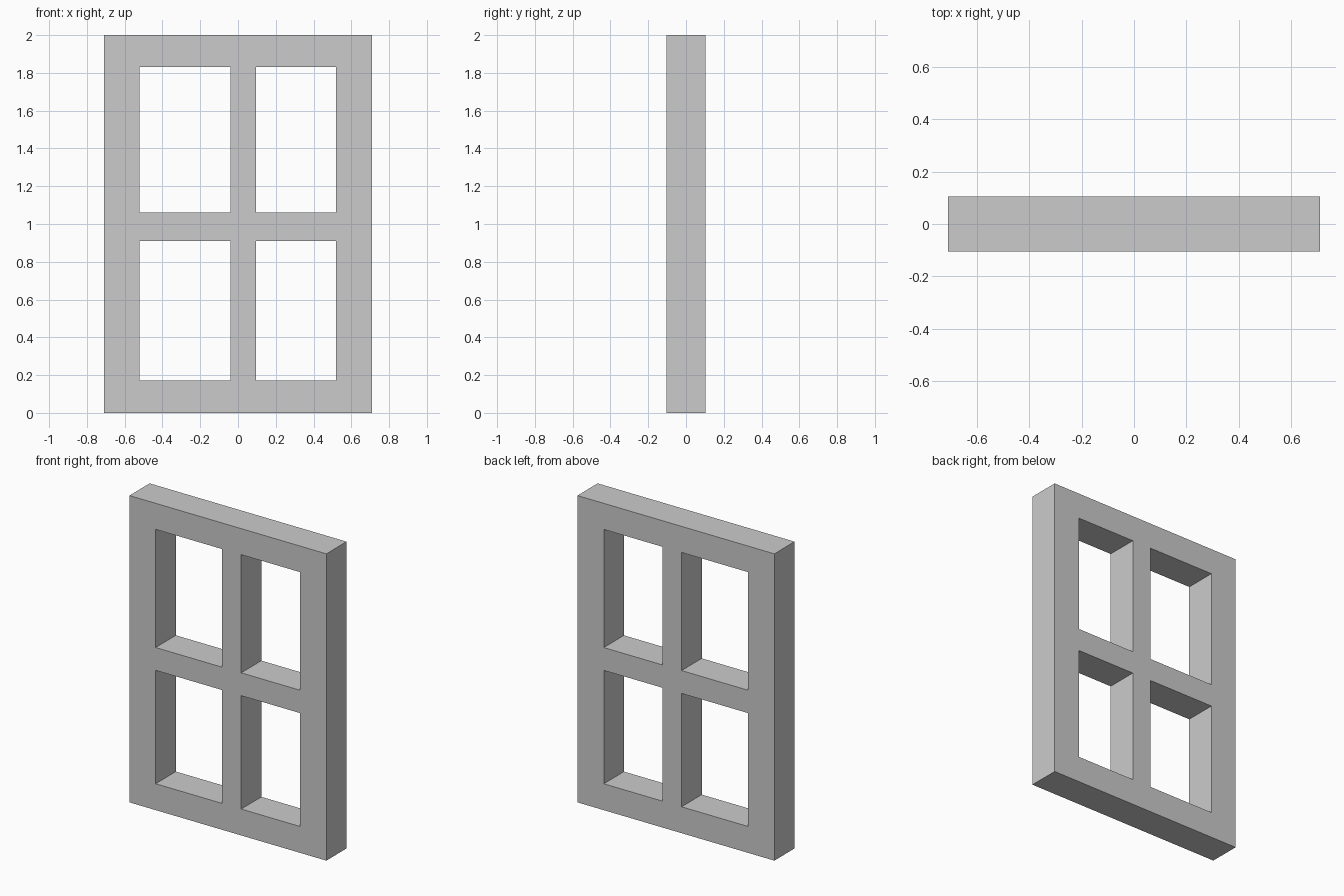
import bpy, bmesh

if "Cube" in bpy.data.objects:
    bpy.data.objects.remove(bpy.data.objects["Cube"])

# Grid lines of the frame: outer edges and pane openings
XS = [-0.71, -0.521, -0.041, 0.096, 0.52, 0.71]
ZS = [0.0, 0.172, 0.911, 1.06, 1.83, 2.0]
HALF_DEPTH = 0.104

bm = bmesh.new()
grid = [[bm.verts.new((x, -HALF_DEPTH, z)) for x in XS] for z in ZS]

# Front face: every grid cell except the four panes
for j in range(len(ZS) - 1):
    for i in range(len(XS) - 1):
        if i in (1, 3) and j in (1, 3):
            continue
        bm.faces.new((grid[j][i], grid[j][i + 1], grid[j + 1][i + 1], grid[j + 1][i]))

# Extrude through the depth, keeping the front to close the solid
front = bm.faces[:]
back = bmesh.ops.extrude_face_region(bm, geom=front, use_keep_orig=True)
verts = [v for v in back["geom"] if isinstance(v, bmesh.types.BMVert)]
bmesh.ops.translate(bm, vec=(0, 2 * HALF_DEPTH, 0), verts=verts)
bmesh.ops.recalc_face_normals(bm, faces=bm.faces[:])

# Window frame object
mesh = bpy.data.meshes.new("window_frame")
bm.to_mesh(mesh)
bm.free()
frame = bpy.data.objects.new("window_frame", mesh)
bpy.context.collection.objects.link(frame)
